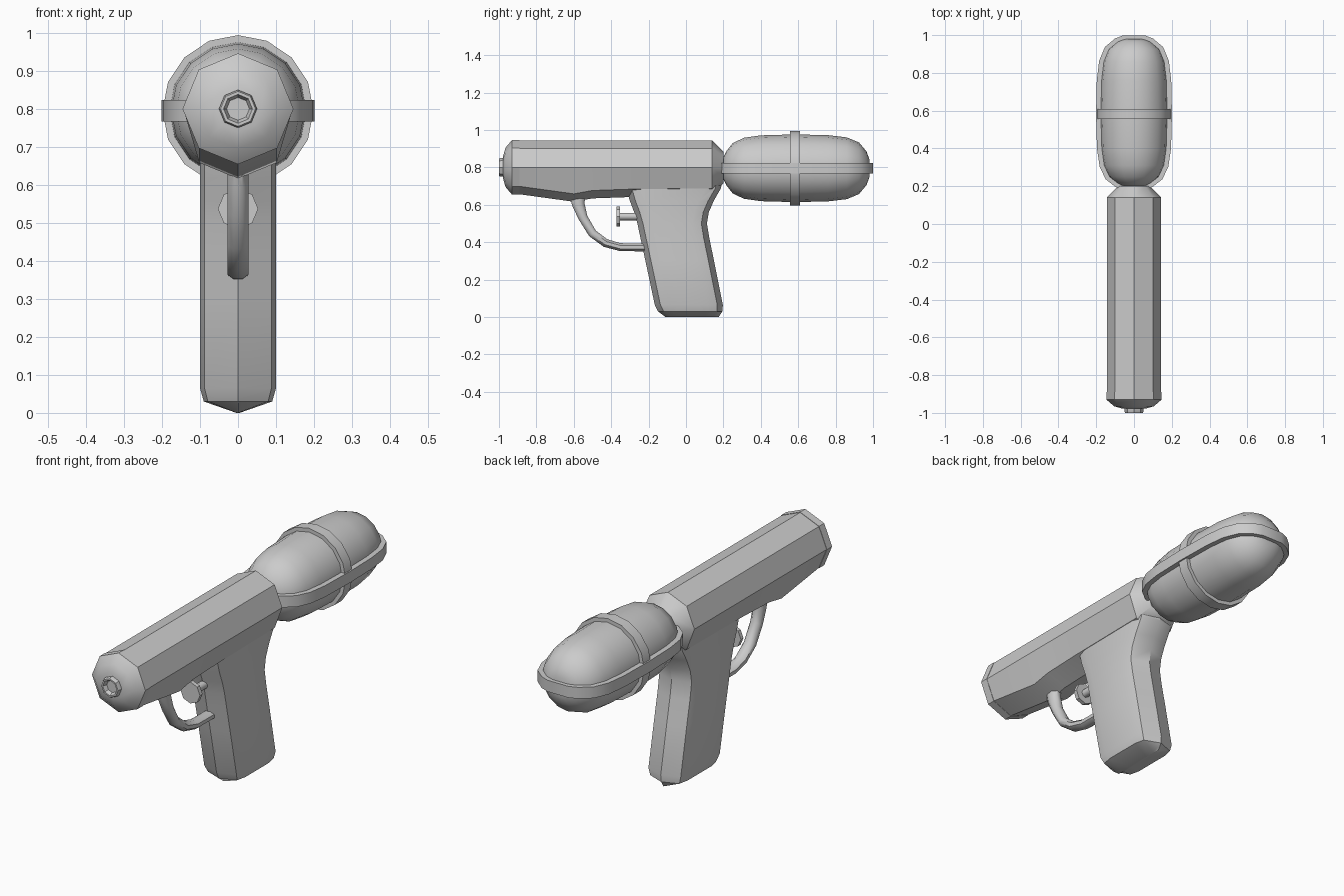
import bpy, bmesh, math
from mathutils import Vector

if "Cube" in bpy.data.objects:
    bpy.data.objects.remove(bpy.data.objects["Cube"])

def loft(name, rings, loop=False, angle=35):
    """Skin a list of equal-sized point rings; cap the ends unless looped."""
    bm = bmesh.new()
    vs = [[bm.verts.new(p) for p in r] for r in rings]
    n = len(vs[0])
    pairs = list(zip(vs, vs[1:])) + ([(vs[-1], vs[0])] if loop else [])
    for a, b in pairs:
        for i in range(n):
            j = (i + 1) % n
            bm.faces.new((a[i], a[j], b[j], b[i]))
    if not loop:
        bm.faces.new(vs[0])
        bm.faces.new(vs[-1])
    bmesh.ops.recalc_face_normals(bm, faces=bm.faces)
    me = bpy.data.meshes.new(name)
    bm.to_mesh(me)
    bm.free()
    ob = bpy.data.objects.new(name, me)
    bpy.context.collection.objects.link(ob)
    smooth(ob, angle)
    return ob

def smooth(ob, angle):
    bpy.ops.object.select_all(action='DESELECT')
    ob.select_set(True)
    bpy.context.view_layer.objects.active = ob
    bpy.ops.object.shade_smooth_by_angle(angle=math.radians(angle))

def circle(y, r, z, n):
    """Ring around the y axis with a corner at the top."""
    return [(r * math.sin(2 * math.pi * i / n), y, z + r * math.cos(2 * math.pi * i / n))
            for i in range(n)]

def lathe(name, profile, z, n, loop=False, angle=35):
    return loft(name, [circle(y, r, z, n) for y, r in profile], loop, angle)

# Barrel: octagon whose lower corners drop toward the trigger guard
def barrel_ring(y, r, drop):
    return [(x, y, pz - drop if pz < 0.79 and abs(x) < 0.95 * r else pz)
            for x, y, pz in circle(y, r, 0.8, 8)]

body = loft("body", [barrel_ring(*p) for p in (
    (-0.89, 0.144, 0), (-0.6, 0.144, 0.04), (-0.5, 0.144, 0.022),
    (-0.3, 0.144, 0.015), (0.14, 0.144, 0.01), (0.2, 0.085, 0))])

# Grip: stacked rounded sections with a ridge on the centre line
def grip_ring(z, w, yf, yb):
    half = [(0, yf), (0.88 * w, yf + 0.03), (w, yf + 0.08),
            (w, yb - 0.08), (0.88 * w, yb - 0.03), (0, yb)]
    pts = half + [(-x, y) for x, y in half[-2:0:-1]]
    return [(x, y, z) for x, y in pts]

grip = loft("grip", [grip_ring(*p) for p in (
    (0.0, 0.004, -0.11, 0.175), (0.03, 0.09, -0.15, 0.195), (0.065, 0.1, -0.167, 0.197),
    (0.3, 0.1, -0.217, 0.15), (0.42, 0.1, -0.243, 0.125), (0.5, 0.1, -0.26, 0.112),
    (0.56, 0.1, -0.277, 0.122), (0.62, 0.1, -0.3, 0.148), (0.69, 0.1, -0.32, 0.188),
    (0.75, 0.1, -0.32, 0.192))])

# Fuse grip and barrel
mod = body.modifiers.new("join_grip", 'BOOLEAN')
mod.operation = 'UNION'
mod.solver = 'EXACT'
mod.object = grip
bpy.context.view_layer.objects.active = body
bpy.ops.object.modifier_move_to_index(modifier=mod.name, index=0)
bpy.ops.object.modifier_apply(modifier=mod.name)
bpy.data.objects.remove(grip)
smooth(body, 40)

# Muzzle cap and hollow nozzle
lathe("muzzle_cap", [(-0.89, 0.146), (-0.93, 0.146), (-0.965, 0.105), (-0.978, 0.06)], 0.8, 8)
lathe("nozzle", [(-0.96, 0.05), (-0.992, 0.05), (-1.0, 0.046), (-1.0, 0.038), (-0.98, 0.03)],
      0.8, 8)

# Water tank
TZ = 0.795
tank = [(0.2, 0.06), (0.215, 0.09), (0.25, 0.135), (0.31, 0.163), (0.4, 0.176), (0.58, 0.181),
        (0.76, 0.177), (0.86, 0.165), (0.925, 0.138), (0.965, 0.09), (0.98, 0.05)]
lathe("water_tank", tank, TZ, 16, angle=50)

# Tank bands: one around the waist, one lengthwise
lathe("waist_band", [(0.555, 0.165), (0.555, 0.199), (0.61, 0.199), (0.61, 0.165)], TZ, 16, True)

def outline(off, z):
    side = []
    for y, r in tank:
        d = Vector((r, (y - 0.59) * max(0, abs(y - 0.59) - 0.2) * 2.2))
        d = d.normalized() * off
        side.append((r + d.x, y + d.y))
    return [(x, y, z) for x, y in side] + [(-x, y, z) for x, y in reversed(side)]

loft("length_band", [outline(-0.02, 0.767), outline(0.02, 0.767),
                     outline(0.02, 0.823), outline(-0.02, 0.823)], True)

# Trigger guard: octagonal tube swept along a curve, flared at the top
path = [Vector((0, y, z)) for y, z in (
    (-0.58, 0.65), (-0.575, 0.6), (-0.55, 0.53), (-0.5, 0.447),
    (-0.43, 0.395), (-0.35, 0.373), (-0.2, 0.372))]
thick = [0.046, 0.036, 0.027, 0.025, 0.024, 0.023, 0.023]
rings = []
for i, p in enumerate(path):
    t = (path[min(i + 1, len(path) - 1)] - path[max(i - 1, 0)]).normalized()
    side = Vector((1, 0, 0)).cross(t)
    rings.append([p + Vector((0.03 * math.cos(a), 0, 0)) + side * thick[i] * math.sin(a)
                  for a in (math.pi / 4 * (k + 0.5) for k in range(8))])
loft("trigger_guard", rings, angle=50)

# Trigger: push button on a stem
lathe("trigger_button", [(-0.372, 0.053), (-0.352, 0.053)], 0.537, 8)
lathe("trigger_stem", [(-0.355, 0.02), (-0.22, 0.02)], 0.537, 8, angle=50)
